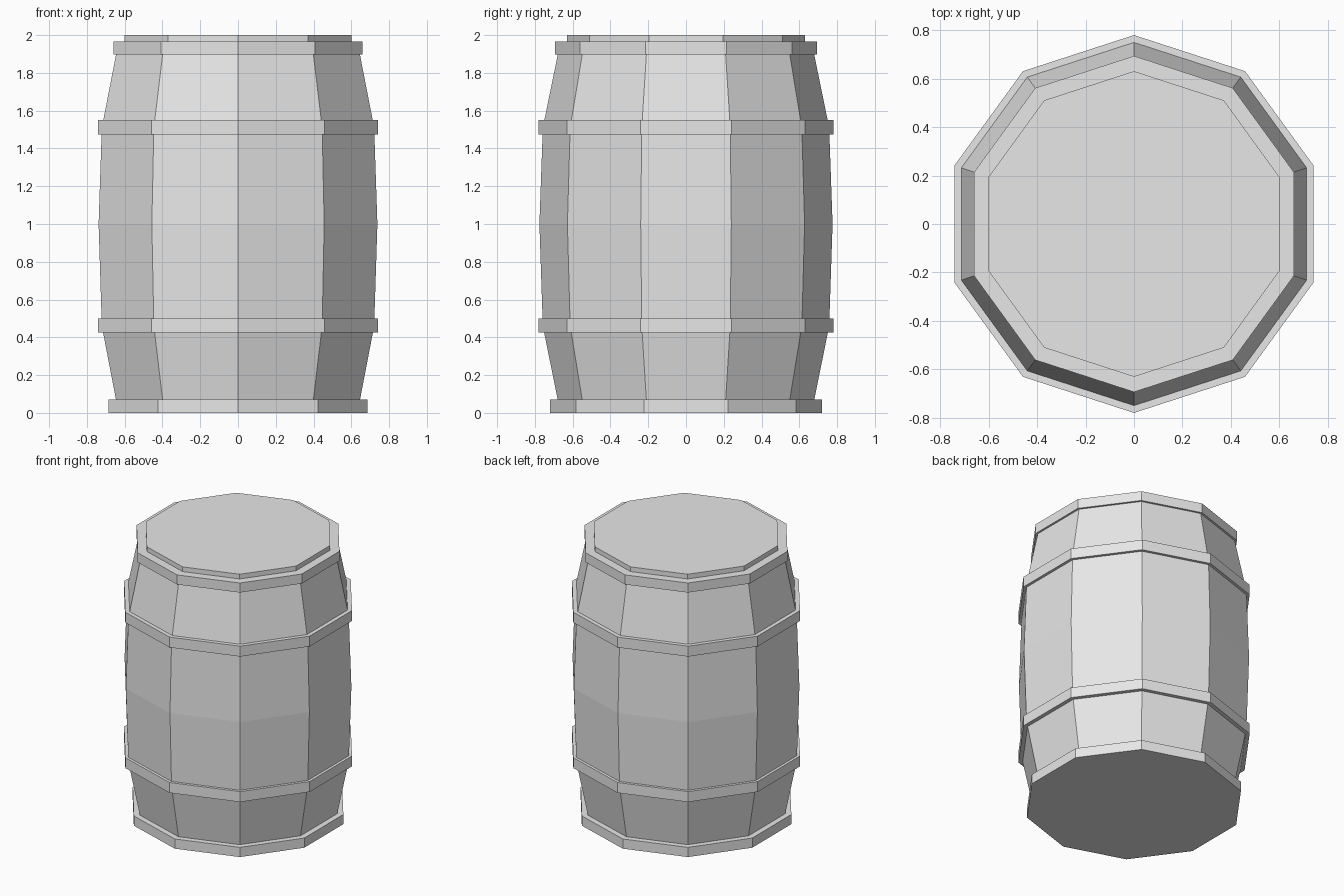
import bpy
import bmesh
from math import cos, sin, pi

SIDES = 10

if "Cube" in bpy.data.objects:
    bpy.data.objects.remove(bpy.data.objects["Cube"], do_unlink=True)

# One plain grey for the whole barrel
grey = bpy.data.materials.new("light_grey")
grey.use_nodes = True
grey.diffuse_color = (0.8, 0.8, 0.8, 1)
grey.node_tree.nodes["Principled BSDF"].inputs["Base Color"].default_value = (0.8, 0.8, 0.8, 1)


def lathe(name, profile, hollow=False):
    """Turn (radius, height) points into a ten-sided flat-shaded solid or ring."""
    bm = bmesh.new()
    rings = []
    for radius, height in profile:
        angles = [pi / 2 + 2 * pi * i / SIDES for i in range(SIDES)]
        rings.append([bm.verts.new((radius * cos(a), radius * sin(a), height)) for a in angles])
    pairs = list(zip(rings, rings[1:]))
    if hollow:
        pairs.append((rings[-1], rings[0]))
    else:
        bm.faces.new(rings[0][::-1])
        bm.faces.new(rings[-1])
    for low, high in pairs:
        for i in range(SIDES):
            j = (i + 1) % SIDES
            bm.faces.new((low[i], low[j], high[j], high[i]))
    bmesh.ops.recalc_face_normals(bm, faces=bm.faces)
    mesh = bpy.data.meshes.new(name)
    bm.to_mesh(mesh)
    bm.free()
    mesh.materials.append(grey)
    obj = bpy.data.objects.new(name, mesh)
    bpy.context.scene.collection.objects.link(obj)
    return obj


def hoop(name, inner, outer, bottom, top):
    return lathe(name, [(outer, bottom), (outer, top), (inner, top), (inner, bottom)], hollow=True)


# Bulging staves
lathe("barrel_body", [(0.666, 0.005), (0.758, 0.46), (0.776, 1.0), (0.758, 1.51), (0.666, 1.96)])

# Bands around the belly
hoop("lower_hoop", 0.74, 0.78, 0.425, 0.5)
hoop("upper_hoop", 0.74, 0.78, 1.475, 1.55)

# End bands and lid
lathe("bottom_hoop", [(0.721, 0), (0.721, 0.07)])
lathe("top_hoop", [(0.694, 1.897), (0.694, 1.966)])
lathe("lid", [(0.631, 1.95), (0.631, 2.0)])
